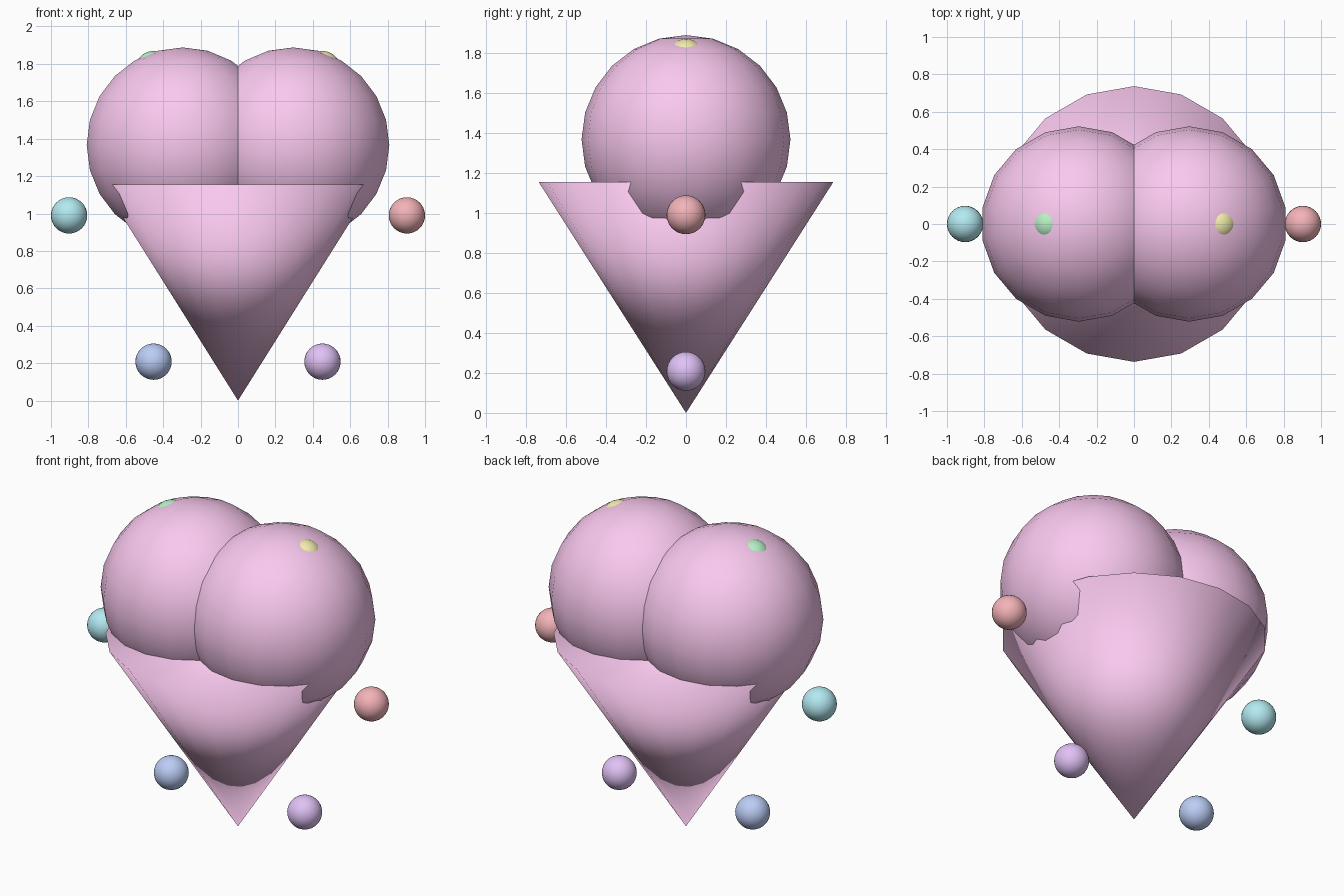
import bpy
from math import cos, sin, radians

if "Cube" in bpy.data.objects:
    bpy.data.objects.remove(bpy.data.objects["Cube"])


def finish(name, color):
    """Name the active primitive, smooth it and give it a plain colour."""
    obj = bpy.context.object
    obj.name = name
    bpy.ops.object.shade_smooth()
    mat = bpy.data.materials.new(name + "_color")
    mat.diffuse_color = (*color, 1.0)
    mat.use_nodes = True
    mat.node_tree.nodes["Principled BSDF"].inputs["Base Color"].default_value = mat.diffuse_color
    obj.data.materials.append(mat)
    return obj


def ball(name, loc, radius, segments, rings, color):
    bpy.ops.mesh.primitive_uv_sphere_add(
        segments=segments, ring_count=rings, radius=radius, location=loc)
    return finish(name, color)


PINK = (0.95, 0.58, 0.86)

# Heart: two overlapping lobes on a downward-pointing cone
for side, x in (("left", -0.295), ("right", 0.295)):
    ball(f"heart_lobe_{side}", (x, 0, 1.366), 0.522, 18, 12, PINK)

bpy.ops.mesh.primitive_cone_add(
    vertices=18, radius1=0, radius2=0.737, depth=1.155, location=(0, 0, 0.5775))
finish("heart_point", PINK)

# Ring of six small coloured beads standing around the heart
RING, BEAD, CENTRE_Z = 0.903, 0.097, 0.99
beads = [
    ("red", (0.90, 0.45, 0.48)),
    ("yellow", (0.90, 0.85, 0.42)),
    ("green", (0.47, 0.87, 0.55)),
    ("cyan", (0.45, 0.82, 0.88)),
    ("blue", (0.50, 0.61, 0.92)),
    ("purple", (0.75, 0.54, 0.92)),
]
for i, (shade, color) in enumerate(beads):
    a = radians(60 * i)
    ball(f"bead_{shade}", (RING * cos(a), 0, CENTRE_Z + RING * sin(a)),
         BEAD, 32, 16, color)
